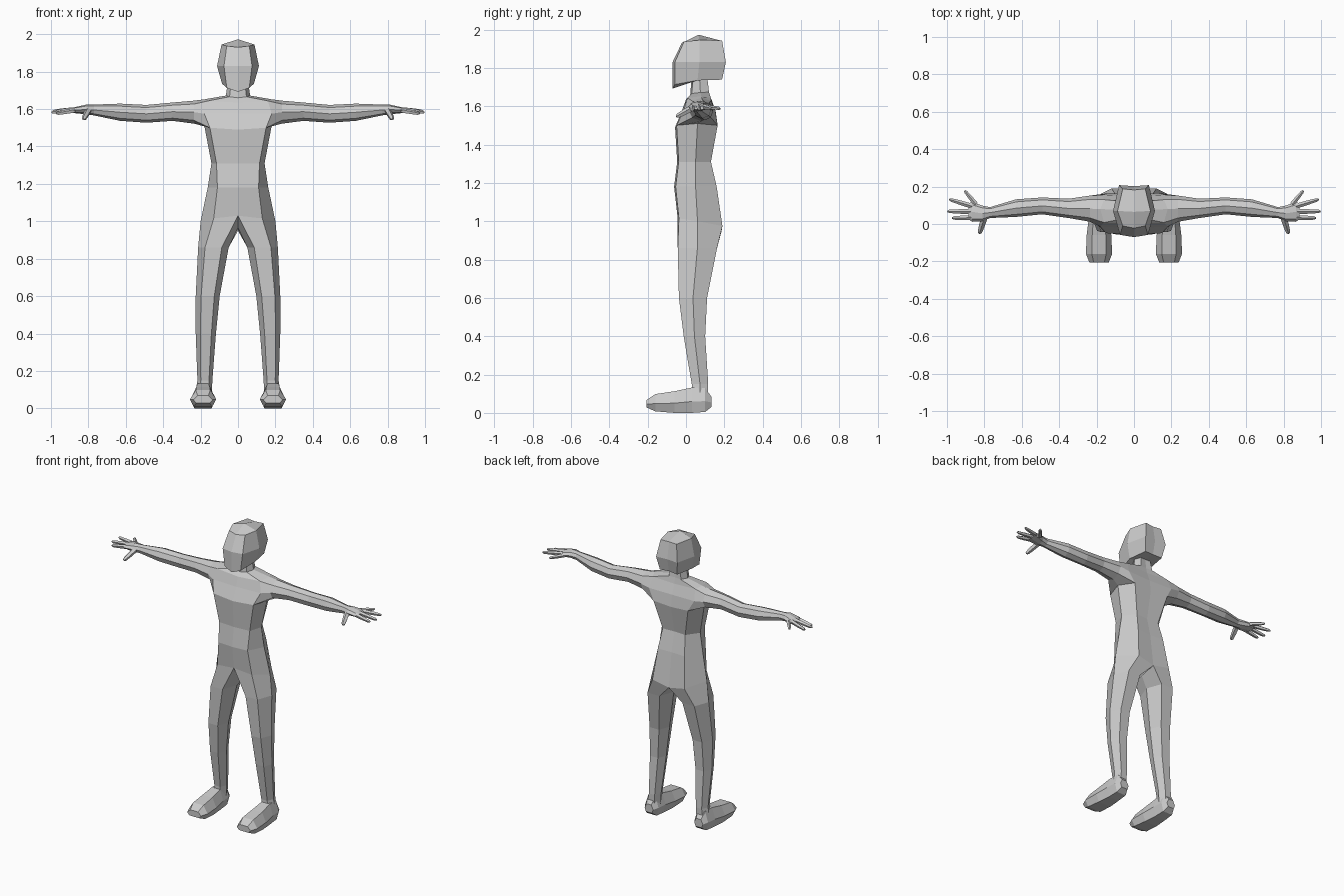
import bpy, bmesh, math
from mathutils import Vector

if "Cube" in bpy.data.objects:
    bpy.data.objects.remove(bpy.data.objects["Cube"])

grey = bpy.data.materials.new("plain grey")
grey.diffuse_color = (0.6, 0.6, 0.6, 1)
grey.use_nodes = True
grey.node_tree.nodes["Principled BSDF"].inputs["Base Color"].default_value = grey.diffuse_color


def finish(bm, name):
    """Mirror the right half across x = 0, weld it and make an object."""
    bmesh.ops.mirror(bm, geom=bm.verts[:] + bm.edges[:] + bm.faces[:],
                     axis='X', merge_dist=0.0005)
    bmesh.ops.remove_doubles(bm, verts=bm.verts[:], dist=0.0005)
    bmesh.ops.recalc_face_normals(bm, faces=bm.faces[:])
    mesh = bpy.data.meshes.new(name)
    bm.to_mesh(mesh)
    bm.free()
    mesh.materials.append(grey)
    ob = bpy.data.objects.new(name, mesh)
    bpy.context.collection.objects.link(ob)
    return ob


def half_ring(bm, row, inset):
    """Front centre, front, side, back, back centre of one level."""
    zf, zs, zb, yf, xf, xs, ys, xb, yb = row
    pts = [(0, yf, zf), (xf, yf + inset, (zf + zs) / 2), (xs, ys, zs),
           (xb, yb, (zb + zs) / 2), (0, yb - inset * 0.5, zb)]
    return [bm.verts.new(p) for p in pts]


def bridge(bm, a, b, cols=None, closed=False):
    n = len(a)
    for i in cols if cols is not None else range(n if closed else n - 1):
        j = (i + 1) % n
        bm.faces.new((a[i], a[j], b[j], b[i]))


def loft(bm, loop, rings):
    """Continue a closed loop through rings of points and cap the end."""
    for pts in rings:
        new = [bm.verts.new(p) for p in pts]
        if loop:
            bridge(bm, loop, new, closed=True)
        else:
            bm.faces.new(new)
        loop = new
    bm.faces.new(loop)


# Body: torso levels from hips to neck
# (z front, z side, z back, y front, x front, x side, y side, x back, y back)
TORSO = [
    (1.03, 1.00, 0.95, -0.045, 0.13, 0.20, 0.06, 0.12, 0.19),
    (1.18, 1.18, 1.18, -0.062, 0.11, 0.162, 0.05, 0.10, 0.16),
    (1.31, 1.31, 1.31, -0.046, 0.115, 0.142, 0.05, 0.085, 0.13),
    (1.49, 1.51, 1.49, -0.057, 0.15, 0.18, 0.06, 0.13, 0.165),
    (1.575, 1.575, 1.57, -0.022, 0.18, 0.20, 0.08, 0.17, 0.155),
    (1.635, 1.652, 1.635, 0.0, 0.16, 0.18, 0.08, 0.16, 0.13),
    (1.66, 1.672, 1.675, 0.022, 0.045, 0.065, 0.075, 0.045, 0.12),
    (1.76, 1.76, 1.76, 0.03, 0.035, 0.052, 0.07, 0.035, 0.11),
]
bm = bmesh.new()
lev = [half_ring(bm, r, 0.008) for r in TORSO]
for k in range(len(lev) - 1):
    # leave the shoulder opening free
    bridge(bm, lev[k], lev[k + 1], cols=(0, 3) if k in (3, 4) else None)
bm.faces.new(lev[-1])

# Arm: grown out of the shoulder opening (x, y min, y max, z min, z max)
ARM = [
    (0.235, 0.012, 0.152, 1.522, 1.645),
    (0.35, 0.032, 0.135, 1.537, 1.635),
    (0.49, 0.052, 0.142, 1.527, 1.622),
    (0.63, 0.038, 0.132, 1.537, 1.629),
    (0.77, 0.032, 0.09, 1.566, 1.624),
    (0.81, 0.015, 0.098, 1.572, 1.624),
    (0.865, 0.012, 0.118, 1.577, 1.612),
    (0.885, 0.025, 0.11, 1.581, 1.603),
]
low, mid, top = lev[3], lev[4], lev[5]
bm.verts.remove(mid[2])
shoulder = [low[1], low[2], low[3], mid[3], top[3], top[2], top[1], mid[1]]
rings = []
for x, y0, y1, z0, z1 in ARM:
    ring = []
    for i in range(8):
        a = math.radians(225 + 45 * i)
        ring.append((x, (y0 + y1) / 2 + (y1 - y0) / 2 * math.cos(a),
                     (z0 + z1) / 2 + (z1 - z0) / 2 * math.sin(a)))
    rings.append(ring)
loft(bm, shoulder, rings)

# Leg: grown out of the hip loop (z, x min, x max, y min, y max)
LEG = [
    (0.86, 0.05, 0.213, -0.043, 0.162),
    (0.60, 0.098, 0.226, -0.037, 0.11),
    (0.40, 0.118, 0.226, -0.012, 0.10),
    (0.15, 0.137, 0.217, 0.03, 0.116),
    (0.07, 0.14, 0.23, 0.03, 0.115),
]
crotch = bm.verts.new((0, 0.06, 0.965))
rings = []
for z, x0, x1, y0, y1 in LEG:
    xc, yc, hx = (x0 + x1) / 2, (y0 + y1) / 2, (x1 - x0) / 2
    rings.append([(xc - hx * 0.55, y0, z), (xc + hx * 0.55, y0, z), (x1, yc, z),
                  (xc + hx * 0.55, y1, z), (xc - hx * 0.55, y1, z), (x0, yc, z)])
loft(bm, lev[0] + [crotch], rings)
finish(bm, "body")

# Head: faceted block with crown and underside points
HEAD = [
    (1.692, 1.735, 1.742, -0.07, 0.06, 0.085, 0.06, 0.065, 0.188),
    (1.83, 1.83, 1.83, -0.07, 0.075, 0.112, 0.07, 0.08, 0.208),
    (1.93, 1.945, 1.942, -0.022, 0.06, 0.088, 0.07, 0.06, 0.188),
]
bm = bmesh.new()
lev = [half_ring(bm, r, 0.012) for r in HEAD]
for a, b in zip(lev, lev[1:]):
    bridge(bm, a, b)
for ring, z in ((lev[0], 1.738), (lev[-1], 1.973)):
    tip = bm.verts.new((0, 0.065, z))
    bm.faces.new((ring[0], ring[1], ring[2], tip))
    bm.faces.new((ring[2], ring[3], ring[4], tip))
finish(bm, "head")

# Feet: chamfered sections from heel to toe (y, half width, z min, z max)
FOOT = [
    (0.132, 0.032, 0.03, 0.085),
    (0.10, 0.05, 0.005, 0.13),
    (0.03, 0.055, 0.0, 0.132),
    (-0.06, 0.066, 0.0, 0.113),
    (-0.16, 0.07, 0.008, 0.098),
    (-0.205, 0.052, 0.028, 0.068),
]
bm = bmesh.new()
rings = []
for y, w, z0, z1 in FOOT:
    zm = z0 + (z1 - z0) * 0.45
    rings.append([(0.187 + w * s, y, z) for s, z in
                  ((-0.7, z0), (0.7, z0), (1, zm), (0.55, z1), (-0.55, z1), (-1, zm))])
loft(bm, None, rings)
finish(bm, "feet")

# Fingers and thumbs: tapered five-sided rods (root, tip, root radius)
FINGERS = [
    ((0.845, 0.105, 1.595), (0.905, 0.178, 1.588), 0.013),
    ((0.865, 0.095, 1.597), (0.988, 0.132, 1.588), 0.014),
    ((0.87, 0.066, 1.597), (0.998, 0.068, 1.582), 0.014),
    ((0.865, 0.034, 1.594), (0.972, 0.032, 1.575), 0.014),
    ((0.80, 0.035, 1.592), (0.826, -0.05, 1.545), 0.018),
]
bm = bmesh.new()
for root, tip, r in FINGERS:
    root, tip = Vector(root), Vector(tip)
    d = (tip - root).normalized()
    side = d.cross(Vector((0, 0, 1))).normalized()
    up = side.cross(d)
    rings = []
    for t, k in ((0, 1), (0.5, 0.9), (0.9, 0.7), (1, 0.35)):
        c = root.lerp(tip, t)
        rings.append([c + (side * math.cos(a) + up * math.sin(a)) * r * k
                      for a in (math.tau * i / 5 + math.pi / 2 for i in range(5))])
    loft(bm, None, rings)
finish(bm, "fingers")
